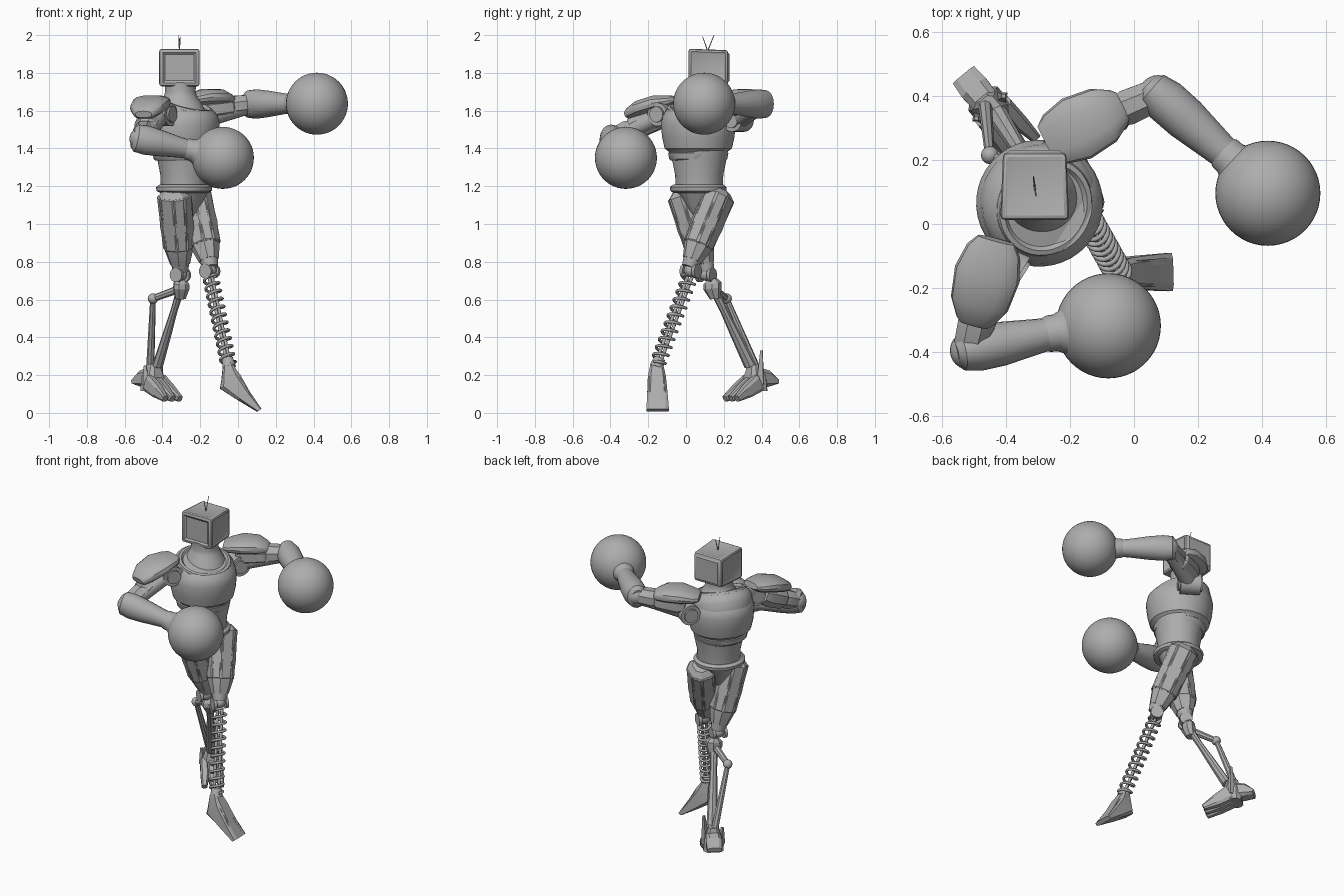
import bpy, bmesh, math
from mathutils import Vector as V

cube = bpy.data.objects.get("Cube")
if cube:
    bpy.data.objects.remove(cube, do_unlink=True)

grey = bpy.data.materials.new("plain grey")
grey.use_nodes = True
grey.diffuse_color = (0.42, 0.42, 0.42, 1)
grey.node_tree.nodes["Principled BSDF"].inputs["Base Color"].default_value = (0.42, 0.42, 0.42, 1)

FWD = V((0.84, -0.54, 0))    # chest direction
SIDE = V((0.54, 0.84, 0))    # towards the left shoulder
UP = V((0, 0, 1))


def finish(bm, name, angle=35):
    bmesh.ops.recalc_face_normals(bm, faces=bm.faces)
    me = bpy.data.meshes.new(name)
    bm.to_mesh(me)
    bm.free()
    ob = bpy.data.objects.new(name, me)
    bpy.context.collection.objects.link(ob)
    me.materials.append(grey)
    bpy.ops.object.select_all(action='DESELECT')
    ob.select_set(True)
    bpy.context.view_layer.objects.active = ob
    bpy.ops.object.shade_smooth_by_angle(angle=math.radians(angle))
    return ob


def loft(name, sections, n=24, box=1.0, up=UP, turn=0.0, panel=0, angle=35):
    """Skin of rings (centre, half width, half height) along a straight axis."""
    bm = bmesh.new()
    d = (V(sections[-1][0]) - V(sections[0][0])).normalized()
    u = up.cross(d).normalized()
    v = d.cross(u)
    rings = []
    for c, ru, rv in sections:
        ring = []
        for i in range(n):
            a = 2 * math.pi * (i + turn) / n
            x, y = (math.copysign(abs(f) ** box, f) for f in (math.cos(a), math.sin(a)))
            ring.append(bm.verts.new(V(c) + u * x * ru + v * y * rv))
        rings.append(ring)
    sides = []
    for r, q in zip(rings, rings[1:]):
        sides += [bm.faces.new((r[i], r[(i + 1) % n], q[(i + 1) % n], q[i])) for i in range(n)]
    bm.faces.new(rings[0][::-1])
    bm.faces.new(rings[-1])
    if panel:
        bmesh.ops.recalc_face_normals(bm, faces=bm.faces)
        bmesh.ops.inset_individual(bm, faces=sides, thickness=panel, depth=panel * 0.6)
    return finish(bm, name, angle)


def rod(name, a, b, r, r2=None, n=12, up=UP, **kw):
    r2 = r if r2 is None else r2
    return loft(name, [(a, r, r), (b, r2, r2)], n, up=up, **kw)


def ball(name, c, r, seg=48):
    bm = bmesh.new()
    bmesh.ops.create_uvsphere(bm, u_segments=seg, v_segments=seg // 2, radius=r)
    bmesh.ops.translate(bm, verts=bm.verts, vec=V(c))
    return finish(bm, name)


def stack(name, x, y, profile, n=40, **kw):
    """Upright body part from (height, half width, half depth)."""
    return loft(name, [((x, y, z), w, d) for z, w, d in profile], n, up=FWD, **kw)


# Torso
CX, CY = -0.295, 0.065
stack("chest", CX, CY, [(1.35, .14, .13), (1.385, .16, .155), (1.4, .18, .175), (1.46, .193, .19),
      (1.53, .198, .198), (1.575, .188, .188), (1.6, .165, .165)])
stack("abdomen", CX + .01, CY + .005, [(1.19, .126, .123), (1.26, .129, .125), (1.34, .146, .14),
      (1.39, .155, .145)])
stack("rib_band", CX, CY, [(1.335, .146, .14), (1.345, .156, .15), (1.375, .162, .155), (1.39, .15, .14)])
stack("belt", CX + .01, CY, [(1.165, .135, .125), (1.175, .15, .145), (1.195, .152, .148), (1.208, .135, .13)])
stack("pelvis", CX + .015, CY + .01, [(1.04, .035, .05), (1.1, .075, .085), (1.18, .135, .125)], n=12)
# Upper chest and collar rim, tipped towards the front, and neck
TIP = (UP + FWD * .3).normalized()
mid = V((CX, CY, 1.56))
loft("upper_chest", [(mid + TIP * h, w, d) for h, w, d in
     ((-.03, .185, .185), (.02, .188, .188), (.05, .178, .174), (.068, .16, .152), (.07, .12, .12))], 40, up=FWD)
loft("collar", [(mid + TIP * h, w, d) for h, w, d in
     ((.05, .165, .16), (.08, .155, .145), (.083, .14, .13), (.065, .125, .115))], 40, up=FWD)
stack("neck", -0.305, 0.095, [(1.58, .13, .14), (1.64, .11, .115), (1.675, .088, .088), (1.7, .08, .08), (1.75, .085, .085)])

# Head: rounded box with a shallow screen and raised back panel
bm = bmesh.new()
bmesh.ops.create_cube(bm, size=1)
for v in bm.verts:
    k = 0.92 if v.co.y > 0 else 1
    v.co = V((v.co.x * .215 * k, v.co.y * .21, v.co.z * .2 * k))
    v.co += V((-0.31, 0.118, 1.828))
bmesh.ops.bevel(bm, geom=bm.edges[:], offset=.014, segments=2, affect='EDGES', profile=.5)
bm.faces.ensure_lookup_table()
for axis, steps in ((V((0, -1, 0)), ((.008, 0), (.016, -.009))), (V((0, 1, 0)), ((.012, .008),)),
                    (UP, ((.02, -.005),)), (V((1, 0, 0)), ((.015, -.005),)), (V((-1, 0, 0)), ((.015, -.005),))):
    bm.normal_update()
    face = max((f for f in bm.faces if f.normal.dot(axis) > .9), key=lambda f: f.calc_area())
    for t, d in steps:
        bmesh.ops.inset_region(bm, faces=[face], thickness=t, depth=d)
finish(bm, "head", 30)
for s, top in ((-1, 1.992), (1, 2.0)):
    rod("antenna", (-.31, .115, 1.915), (-.31 - s * .004, .118 + s * .03, top), .003, .002, 6)

# Arms: shoulder joint, shoulder pad, upper arm, elbow, forearm with cuff, ball fist


def arm(side, joint, pad, elbow, wrist, fist):
    joint, elbow, wrist, fist = V(joint), V(elbow), V(wrist), V(fist)
    for r, h in ((.062, .06), (.042, .072)):
        rod(side + "_shoulder_joint", joint - FWD * h, joint + FWD * h, r, n=24)
    a, b = V(pad[0]), V(pad[1])
    bulge = UP * .012
    loft(side + "_shoulder_pad", [(a, .06, .018), (a.lerp(b, .12), .085, .032), (a.lerp(b, .4) + bulge, .104, .043),
         (a.lerp(b, .75) + bulge, .092, .042), (a.lerp(b, .95), .06, .03), (b, .045, .018)], 16, box=.8, angle=30)
    start = a.lerp(b, .3) - UP * .06
    rod(side + "_upper_arm_core", joint, elbow, .048, n=16)
    loft(side + "_upper_arm", [(start.lerp(elbow, t), r, r) for t, r in
         ((0, .055), (.15, .07), (.55, .066), (.6, .054), (.65, .06), (.95, .055))], 8, turn=.5, angle=25)
    ball(side + "_elbow", elbow, .06, 24)
    d = (wrist - elbow).normalized()
    loft(side + "_forearm", [(elbow - d * .045, .035, .05), (elbow - d * .025, .058, .073), (elbow + d * .03, .07, .078),
         (elbow.lerp(wrist, .4), .069, .07), (elbow.lerp(wrist, .8), .056, .055), (wrist, .05, .05)], 20)
    loft(side + "_cuff", [(wrist.lerp(fist, t), r, r) for t, r in
         ((-.12, .05), (-.05, .057), (.08, .058), (.2, .068), (.35, .095), (.5, .11))], 28)
    ball(side + "_fist", fist, .164)


arm("right", (-.405, -.12, 1.58), ((-.43, -.05, 1.66), (-.50, -.315, 1.58)),
    (-.515, -.395, 1.45), (-.26, -.342, 1.395), (-.08, -.318, 1.35))
arm("left", (-.2, .275, 1.55), ((-.275, .25, 1.66), (-.035, .37, 1.66)),
    (.075, .405, 1.635), (.29, .215, 1.637), (.418, .096, 1.637))

# Thighs with long raised panels, knee caps and knee joints


def thigh(side, hip, knee):
    hip, knee = V(hip), V(knee)

    def part(name, rows, panel):
        loft(side + name, [(hip.lerp(knee, t), w, d) for t, w, d in rows],
             8, turn=.5, up=FWD, box=.85, panel=panel, angle=20)
    part("_thigh", ((-.06, .082, .088), (.72, .074, .078)), .009)
    part("_thigh_core", ((-.14, .05, .055), (-.06, .08, .085), (.4, .084, .088), (.74, .072, .074), (.95, .05, .052)), 0)
    rod(side + "_knee_collar", knee.lerp(hip, .07), knee.lerp(hip, -.06), .05, .04, 12, up=FWD)
    ball(side + "_knee_ball", knee - UP * .035, .036, 24)
    for s in (-1, 1):
        c = knee - UP * .04
        rod(side + "_knee_disc", c + SIDE * s * .028, c + SIDE * s * .046, .038, n=20)


thigh("right", (-.335, -.005, 1.13), (-.305, .105, .77))
thigh("left", (-.228, .165, 1.13), (-.15, .025, .79))

# Left lower leg: coil spring around twin rods
top, low = V((-.145, .02, .72)), V((-.05, -.15, .26))
axis = (low - top).normalized()
eu = axis.cross(SIDE).normalized()
ev = axis.cross(eu)
turns, steps = 11, 20
cu = bpy.data.curves.new("spring", 'CURVE')
cu.dimensions = '3D'
cu.bevel_depth = .008
cu.bevel_resolution = 2
sp = cu.splines.new('POLY')
sp.points.add(turns * steps)
for i, p in enumerate(sp.points):
    a = 2 * math.pi * i / steps
    c = top.lerp(low, i / (turns * steps)) + (eu * math.cos(a) + ev * math.sin(a)) * .038
    p.co = (*c, 1)
spring = bpy.data.objects.new("left_leg_spring", cu)
bpy.context.collection.objects.link(spring)
cu.materials.append(grey)
bpy.ops.object.select_all(action='DESELECT')
spring.select_set(True)
bpy.context.view_layer.objects.active = spring
bpy.ops.object.convert(target='MESH')
for s in (-1, 1):
    rod("left_leg_rod", top + ev * s * .014, low + ev * s * .014, .009)
rod("left_ankle", low - axis * .03, low + axis * .02, .03, .036, 16)

# Left foot: wedge standing on its toe, with two ridges along the top
loft("left_foot", [((-.058, -.155, .26), .032, .028), ((-.048, -.155, .2), .044, .05), ((-.042, -.155, .165), .05, .067),
     ((.03, -.152, .09), .056, .04), ((.112, -.15, .014), .062, .014)], 8, box=.45, turn=.5, angle=20)
for s in (-1, 1):
    rod("left_foot_ridge", (.0, -.155 + s * .028, .185), (.108, -.15 + s * .036, .026), .016, .012, 4, turn=.5)

# Right lower leg: knee block, main strut and bent rear strut
knee, ankle = V((-.3, .14, .67)), V((-.425, .34, .25))
loft("right_knee_block", [(knee + UP * .04, .025, .025), (knee + UP * .015, .052, .04), (knee - UP * .01, .052, .042),
     ((-.305, .155, .605), .03, .028)], 8, up=FWD, turn=.5, angle=20)
loft("right_shin", [(knee.lerp(ankle, t), r, r * .8) for t, r in ((.05, .026), (.3, .022), (.6, .028), (1, .034))],
     8, up=FWD, turn=.5, angle=20)
bend, heel = V((-.45, .215, .605)), V((-.465, .375, .23))
rod("right_rear_link", knee - UP * .01, bend, .022, .018, 8)
rod("right_rear_strut", bend, heel, .015, .022, 8)
ball("right_rear_joint", bend, .028, 16)

# Right foot: ankle block, three toes, heel block and side fins
toe, across = V((.63, -.77, 0)), V((.77, .63, 0))
base = V((-.45, .365, .19))
loft("right_foot_body", [(base + UP * .07, .03, .035), (base, .056, .055), (base - UP * .075, .062, .06)],
     8, up=toe, box=.6, turn=.5, angle=20)
loft("right_heel", [(base, .045, .055), (base - toe * .075 - UP * .01, .05, .045),
     (base - toe * .13 - UP * .025, .045, .015)], 8, box=.6, turn=.5, angle=20)
for s in (-1, 0, 1):
    root = base + toe * .01 + across * s * .042 - UP * .03
    loft("right_toe", [(root, .024, .05), (root + toe * .08 - UP * .045, .027, .038),
         (root + toe * .155 + across * s * .008 - UP * .085, .017, .017)], 8, box=.6, turn=.5, angle=20)
    if s:
        rod("right_foot_fin", base + across * s * .045 - UP * .04, base + across * s * .055 + UP * (.1 + s * .04),
            .026, .009, 4, up=toe)
